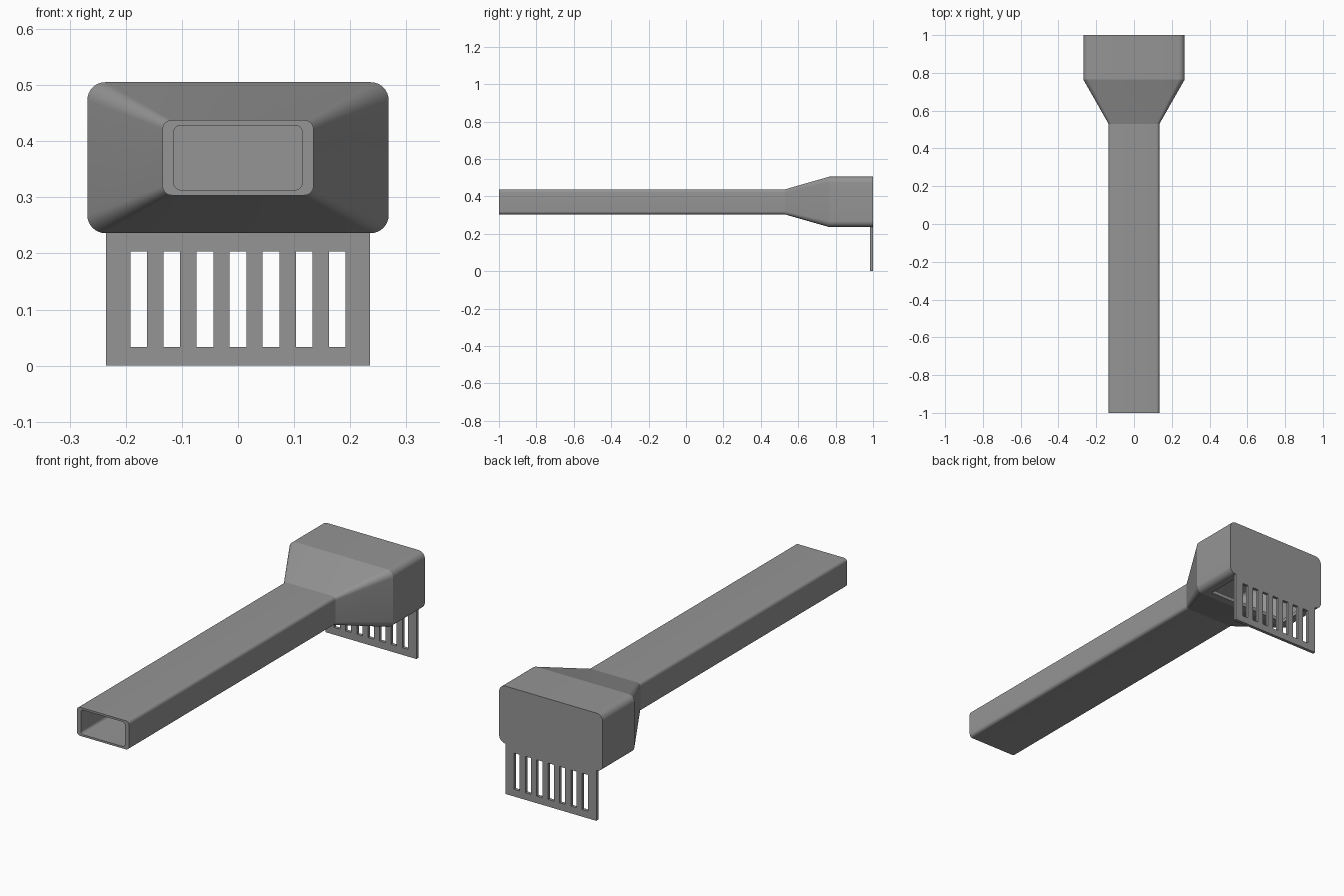
import bpy, bmesh, math

if "Cube" in bpy.data.objects:
    bpy.data.objects.remove(bpy.data.objects["Cube"])

CZ = 0.3707         # height of the duct axis
SEG = 8             # segments per rounded corner

grey = bpy.data.materials.new("dark_grey")
grey.diffuse_color = (0.3, 0.3, 0.3, 1)
grey.use_nodes = True
grey.node_tree.nodes["Principled BSDF"].inputs["Base Color"].default_value = grey.diffuse_color


def ring(bm, y, hx, hz, r):
    """Rounded rectangle of vertices in the plane at y."""
    verts = []
    for i, (sx, sz) in enumerate([(1, 1), (-1, 1), (-1, -1), (1, -1)]):
        for k in range(SEG + 1):
            a = math.pi / 2 * (i + k / SEG)
            verts.append(bm.verts.new((sx * (hx - r) + r * math.cos(a), y,
                                       CZ + sz * (hz - r) + r * math.sin(a))))
    return verts


def finish(bm, name):
    bmesh.ops.recalc_face_normals(bm, faces=bm.faces)
    mesh = bpy.data.meshes.new(name)
    bm.to_mesh(mesh)
    bm.free()
    mesh.materials.append(grey)
    ob = bpy.data.objects.new(name, mesh)
    bpy.context.collection.objects.link(ob)
    return ob


# Hollow duct: outer skin front to back, then inner skin back to front
small_out, big_out = (0.1345, 0.067, 0.016), (0.2685, 0.1345, 0.032)
small_in, big_in = (0.115, 0.0577, 0.014), (0.235, 0.117, 0.028)
sections = [(-1, small_out), (0.53, small_out), (0.765, big_out), (1, big_out),
            (0.985, big_in), (0.765, big_in), (0.53, small_in), (-1, small_in)]
bm = bmesh.new()
rings = [ring(bm, y, *s) for y, s in sections]
n = len(rings[0])
for j in range(len(rings)):
    if j == 3:      # back wall is closed with two caps instead of a rim
        bm.faces.new(rings[3])
        bm.faces.new(rings[4])
        continue
    a, b = rings[j], rings[(j + 1) % len(rings)]
    for i in range(n):
        k = (i + 1) % n
        bm.faces.new((a[i], a[k], b[k], b[i]))
duct = finish(bm, "duct_body")

# Outlet opening in the underside of the wide box
bpy.ops.mesh.primitive_cube_add(size=1, location=(0, 0.8925, 0.24))
cutter = bpy.context.object
cutter.name = "outlet_cutter"
cutter.scale = (0.42, 0.185, 0.09)
cutter.hide_render = True
mod = duct.modifiers.new("outlet", 'BOOLEAN')
mod.operation = 'DIFFERENCE'
mod.solver = 'EXACT'
mod.object = cutter
bpy.ops.object.select_all(action='DESELECT')
bpy.context.view_layer.objects.active = duct
duct.select_set(True)
bpy.ops.object.modifier_apply(modifier=mod.name)
bpy.data.objects.remove(cutter, do_unlink=True)
bpy.ops.object.shade_smooth_by_angle(angle=math.radians(14))

# Slotted grille plate hanging from the back wall: grid with slot cells left out
xs = [-0.235]
for i in range(7):
    c = (i - 3) * 0.059
    xs += [c - 0.015, c + 0.015]
xs.append(0.235)
zs = [0, 0.0335, 0.2035, 0.238]
bm = bmesh.new()
grid = [[bm.verts.new((x, 0.985, z)) for z in zs] for x in xs]
for i in range(len(xs) - 1):
    for j in range(3):
        if j == 1 and i % 2 == 1:
            continue
        bm.faces.new((grid[i][j], grid[i + 1][j], grid[i + 1][j + 1], grid[i][j + 1]))
front = bm.faces[:]
out = bmesh.ops.extrude_face_region(bm, geom=front, use_keep_orig=True)
moved = [v for v in out["geom"] if isinstance(v, bmesh.types.BMVert)]
bmesh.ops.translate(bm, verts=moved, vec=(0, 0.015, 0))
finish(bm, "grille_plate")
